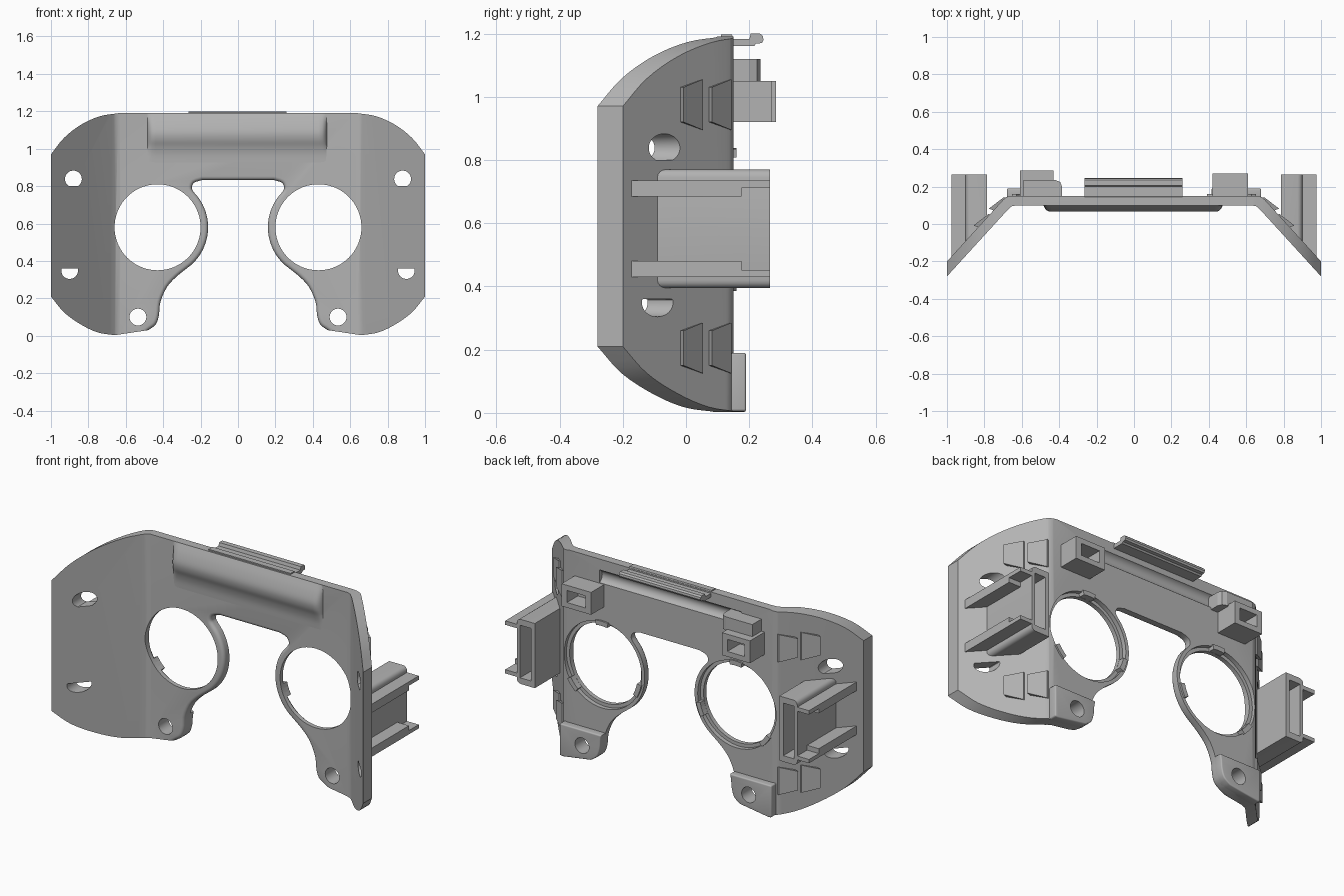
import bpy, bmesh, math
from mathutils import Vector

cube = bpy.data.objects.get("Cube")
if cube:
    bpy.data.objects.remove(cube)

grey = bpy.data.materials.new("matte_grey")
grey.use_nodes = True
COLOUR = (0.45, 0.45, 0.45, 1)
grey.diffuse_color = COLOUR
grey.node_tree.nodes["Principled BSDF"].inputs["Base Color"].default_value = COLOUR


def finish(name, bm):
    bmesh.ops.recalc_face_normals(bm, faces=bm.faces)
    me = bpy.data.meshes.new(name)
    bm.to_mesh(me)
    bm.free()
    me.materials.append(grey)
    ob = bpy.data.objects.new(name, me)
    bpy.context.collection.objects.link(ob)
    return ob


def loft(name, rings):
    """Solid through a list of closed rings of points."""
    bm = bmesh.new()
    vs = [[bm.verts.new(p) for p in r] for r in rings]
    n = len(vs[0])
    for a, b in zip(vs, vs[1:]):
        for i in range(n):
            j = (i + 1) % n
            bm.faces.new((a[i], a[j], b[j], b[i]))
    bm.faces.new(vs[0])
    bm.faces.new(vs[-1])
    return finish(name, bm)


def prism(name, pts, axis, a, b):
    place = {"x": lambda p, t: (t, p[0], p[1]),
             "y": lambda p, t: (p[0], t, p[1]),
             "z": lambda p, t: (p[0], p[1], t)}[axis]
    return loft(name, [[place(p, t) for p in pts] for t in (a, b)])


def box(name, x0, x1, y0, y1, z0, z1):
    return prism(name, [(x0, y0), (x1, y0), (x1, y1), (x0, y1)], "z", z0, z1)


def circle(cx, cy, r, n=48):
    return [(cx + r * math.cos(math.tau * i / n), cy + r * math.sin(math.tau * i / n))
            for i in range(n)]


def activate(ob):
    bpy.ops.object.select_all(action="DESELECT")
    bpy.context.view_layer.objects.active = ob
    ob.select_set(True)


def apply(ob, kind, **settings):
    activate(ob)
    mod = ob.modifiers.new("step", kind)
    for key, value in settings.items():
        setattr(mod, key, value)
    bpy.ops.object.modifier_apply(modifier=mod.name)


def boolean(ob, tool, op="DIFFERENCE"):
    tool.hide_render = True
    apply(ob, "BOOLEAN", operation=op, object=tool, solver="EXACT")
    bpy.data.objects.remove(tool)


def smooth(ob, angle=30):
    activate(ob)
    bpy.ops.object.shade_smooth_by_angle(angle=math.radians(angle))


def spline(pts, steps=4):
    """Catmull-Rom curve through the points."""
    p = [Vector(q) for q in pts]
    p = [2 * p[0] - p[1]] + p + [2 * p[-1] - p[-2]]
    out = []
    for a, b, c, d in zip(p, p[1:], p[2:], p[3:]):
        for k in range(steps):
            t = k / steps
            out.append(0.5 * (2 * b + (c - a) * t + (2 * a - 5 * b + 4 * c - d) * t ** 2
                              + (3 * b - a - 3 * c + d) * t ** 3))
    return [tuple(v) for v in out] + [tuple(pts[-1])]


EYE, EYE_Z = 0.43, 0.58
# Front outline: one half, then mirrored
half = spline([(0.64, 1.19), (0.74, 1.173), (0.84, 1.128), (0.93, 1.058), (1, 0.97)])
half += spline([(1, 0.21), (0.93, 0.125), (0.84, 0.06), (0.75, 0.018), (0.66, 0.003)])
ring = [(EYE + 0.27 * math.cos(math.radians(a)), EYE_Z + 0.27 * math.sin(math.radians(a)))
        for a in range(236, 134, -10)]
half += spline([(0.48, 0.03), (0.44, 0.06), (0.423, 0.11), (0.415, 0.18), (0.38, 0.26), (0.33, 0.315)]
               + ring + [(0.247, 0.79), (0.235, 0.818), (0.19, 0.833)], 3)
outline = half + [(-x, z) for x, z in reversed(half)]

# Plate cross-section seen from above, with swept wings
front = [(0.63, 0.10), (0.655, 0.094), (0.675, 0.076), (1.01, -0.291)]
back = [(1.01, -0.211), (0.70, 0.129), (0.685, 0.143), (0.66, 0.15)]
side = front + back
section = side + [(-x, y) for x, y in reversed(side)]

face_plate = prism("face_plate", section, "z", -0.1, 1.3)
boolean(face_plate, prism("outline_cutter", outline, "y", -0.5, 0.5), "INTERSECT")

# Rounded front edge around the nose opening
bm = bmesh.new()
bm.from_mesh(face_plate.data)
edges = []
for e in bm.edges:
    if len(e.link_faces) == 2 and all(abs(v.co.y - 0.10) < 1e-3 and abs(v.co.x) < 0.49
                                      and v.co.z < 0.84 for v in e.verts):
        if sorted(abs(f.normal.y) > 0.9 for f in e.link_faces) == [False, True]:
            edges.append(e)
bmesh.ops.bevel(bm, geom=edges, offset=0.02, segments=4, profile=0.5,
                affect="EDGES", clamp_overlap=False)
bm.to_mesh(face_plate.data)
bm.free()

# Eye openings, screw holes and cropped wing holes
for s in (1, -1):
    boolean(face_plate, prism("eye_cutter", circle(s * EYE, EYE_Z, 0.23, 72), "y", 0, 0.3))
    boolean(face_plate, prism("eye_step_cutter", circle(s * EYE, EYE_Z, 0.25, 72), "y", 0.125, 0.3))
    boolean(face_plate, prism("screw_cutter", circle(s * 0.535, 0.10, 0.045, 32), "y", 0, 0.3))
    upper = [(x, max(z, 0.80)) for x, z in circle(s * 0.88, 0.838, 0.045, 32)]
    lower = [(x, min(z, 0.36)) for x, z in circle(s * 0.90, 0.349, 0.045, 32)]
    for pts in (upper, lower):
        pts = [p for i, p in enumerate(pts)
               if p[1] not in (0.80, 0.36) or pts[i - 1][1] != p[1] or pts[(i + 1) % 32][1] != p[1]]
        boolean(face_plate, prism("wing_hole_cutter", pts, "y", -0.5, 0.5))
boolean(face_plate, prism("groove_cutter", circle(0.165, 1.09, 0.04, 32), "x", -0.46, 0.45))
smooth(face_plate)

# Brow bulge on the front
brow = spline([(0, 1.19), (0.021, 1.14), (0.034, 1.09), (0.03, 1.05), (0.014, 1.01),
               (0.004, 0.97), (0, 0.92)])
rings = []
for x, k in ((-0.485, 0), (-0.475, 0.6), (-0.46, 0.93), (-0.44, 1),
             (0.43, 1), (0.45, 0.93), (0.465, 0.6), (0.475, 0)):
    rings.append([(x, 0.1005 - d * k, z) for d, z in brow] + [(x, 0.11, 0.92), (x, 0.11, 1.19)])
smooth(loft("brow_bulge", rings), 40)

# Hooked rail along the top at the back
rail = [(0.11, 1.16), (0.215, 1.16), (0.222, 1.168), (0.24, 1.17), (0.245, 1.18),
        (0.243, 1.192), (0.234, 1.2), (0.205, 1.2), (0.2, 1.182), (0.15, 1.182),
        (0.145, 1.197), (0.11, 1.197)]
prism("top_hook_rail", rail, "x", -0.265, 0.26)

# Strap sockets behind the brow
for name, x0, x1, y1 in (("left_socket", 0.42, 0.61, 0.27), ("right_socket", -0.61, -0.43, 0.285)):
    ob = box(name, x0, x1, 0.13, y1, 0.92, 1.05)
    boolean(ob, box("socket_cutter", x0 + 0.035, x1 - 0.035, 0.17, 0.4, 0.95, 1.02))
cap = [(-0.59, 0.13), (-0.385, 0.13), (-0.385, 0.20), (-0.395, 0.225), (-0.42, 0.235), (-0.59, 0.235)]
prism("right_socket_cap", cap, "z", 1.04, 1.12)

for s, word in ((1, "left"), (-1, "right")):
    # Thickened screw boss at the cheek
    boss = box(word + "_screw_boss", s * 0.38, s * 0.68, 0.135, 0.19, -0.1, 0.19)
    boolean(boss, prism("boss_outline_cutter", outline, "y", -0.5, 0.5), "INTERSECT")
    apply(boss, "BEVEL", width=0.022, segments=4, limit_method="ANGLE", angle_limit=math.radians(55))
    boolean(boss, prism("screw_cutter", circle(s * 0.535, 0.10, 0.045, 32), "y", 0, 0.3))
    smooth(boss)

    # Lens retaining lugs inside the eye ring
    for k, a in enumerate((90, 200, 320)):
        arc = [(r * math.cos(math.radians(a + d)), r * math.sin(math.radians(a + d)))
               for r, ds in ((0.231, (-9, -3, 3, 9)), (0.258, (9, 3, -3, -9))) for d in ds]
        prism(f"{word}_lens_lug_{k + 1}", [(s * (EYE + x), EYE_Z + z) for x, z in arc], "y", 0.115, 0.16)

    # Side clip: hollow rounded body clipped to the wing, plus two stepped rails
    body_plan = [(0.785, 0.265), (0.90, 0.265), (0.90, -0.105), (0.785, 0.02)]
    clip = prism(word + "_clip_body", [(s * x, y) for x, y in body_plan], "z", 0.395, 0.77)
    bm = bmesh.new()
    bm.from_mesh(clip.data)
    corners = [e for e in bm.edges if all(abs(v.co.x - s * 0.90) < 1e-4 for v in e.verts)
               and abs(e.verts[0].co.z - e.verts[1].co.z) < 1e-4]
    bmesh.ops.bevel(bm, geom=corners, offset=0.025, segments=4, profile=0.5, affect="EDGES")
    bm.to_mesh(clip.data)
    bm.free()
    boolean(clip, box("clip_cutter", s * 0.81, s * 0.88, 0.07, 0.4, 0.43, 0.735))
    smooth(clip)
    for part, edge, inner, lip in (("upper", 0.735, 0.685, 0.712), ("lower", 0.43, 0.48, 0.452)):
        plan = [(0.885, 0.175), (0.975, 0.175), (0.975, -0.195), (0.885, -0.09)]
        prism(f"{word}_{part}_clip_rail", [(s * x, y) for x, y in plan], "z", edge, inner)
        box(f"{word}_{part}_clip_lip", s * 0.885, s * 0.975, 0.17, 0.265, edge, lip)

    # Ramped catches on the wing, wide end flush and narrow end raised
    for zc in (0.975, 0.205):
        for y0, y1 in ((-0.02, 0.05), (0.07, 0.14)):
            rows = []
            for y, h, lift in ((y0, 0.055, 0.03), (y1, 0.08, 0.008)):
                base = 0.70 + (0.129 - y) * 0.912
                out = (lift * 0.74, lift * 0.67)
                rows.append([(s * (base + q * out[0] - (1 - q) * 0.01), y + q * out[1] * 0.6, zc + w * h)
                             for q, w in ((0, -1), (0, 1), (1, 1), (1, -1))])
            loft(word + "_wing_catch", rows)
